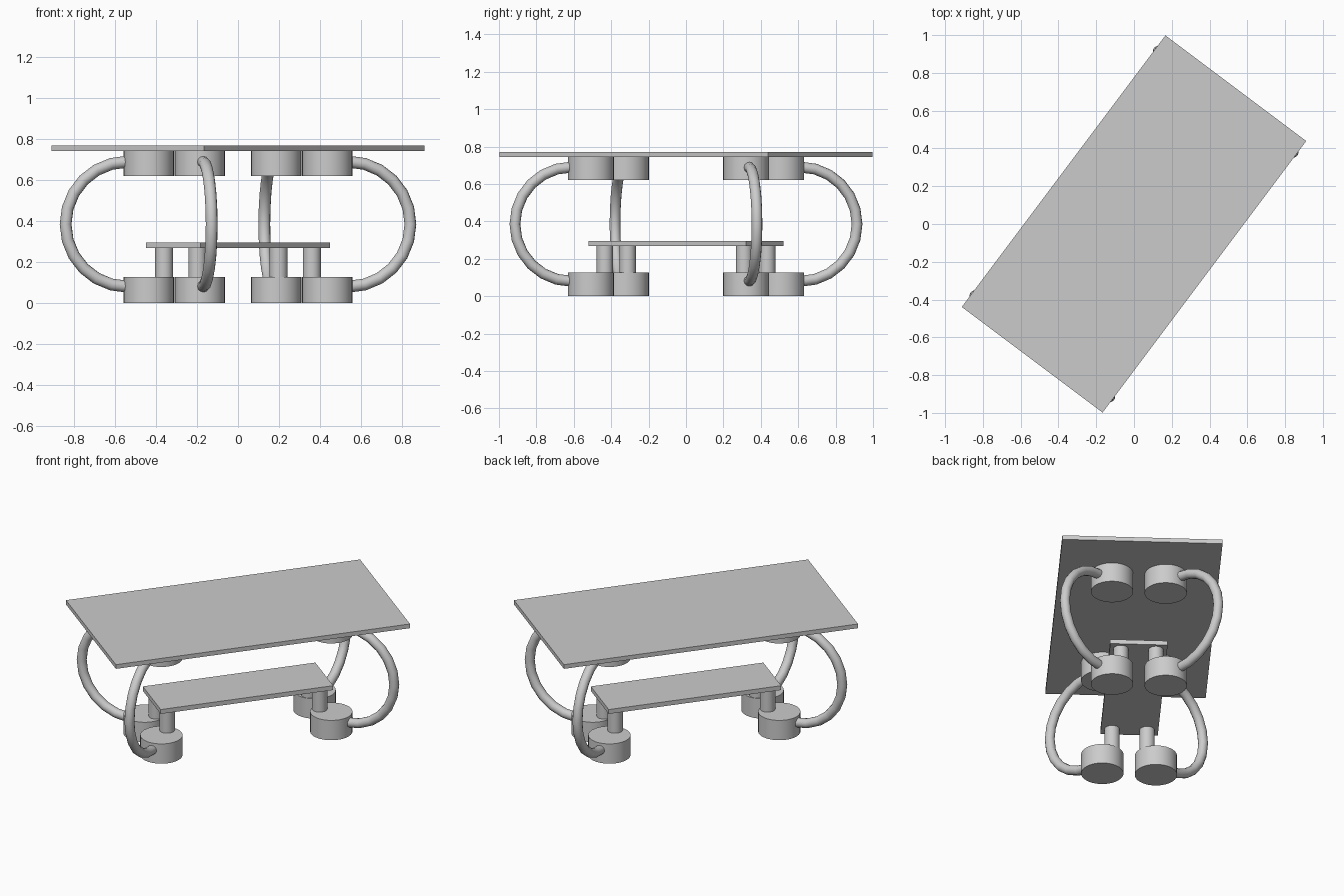
import bpy
from math import radians, sin, cos, pi
from mathutils import Matrix, Vector

if "Cube" in bpy.data.objects:
    bpy.data.objects.remove(bpy.data.objects["Cube"])

TURN = Matrix.Rotation(radians(53.13), 4, 'Z')   # whole table stands turned

grey = bpy.data.materials.new("plain_grey")
grey.use_nodes = True
grey.diffuse_color = (0.6, 0.6, 0.6, 1)
grey.node_tree.nodes["Principled BSDF"].inputs["Base Color"].default_value = (0.6, 0.6, 0.6, 1)


def finish(name, smooth):
    ob = bpy.context.object
    ob.name = name
    ob.data.materials.append(grey)
    if smooth:
        bpy.ops.object.shade_smooth_by_angle(angle=radians(40))
    return ob


def slab(name, length, width, z0, z1):
    bpy.ops.mesh.primitive_cube_add(size=1, location=(0, 0, (z0 + z1) / 2))
    ob = finish(name, False)
    ob.data.transform(Matrix.Diagonal((length, width, z1 - z0, 1)))
    ob.rotation_euler.z = radians(53.13)


def drum(name, x, y, radius, z0, z1):
    bpy.ops.mesh.primitive_cylinder_add(
        vertices=32, radius=radius, depth=z1 - z0,
        location=TURN @ Vector((x, y, (z0 + z1) / 2)))
    finish(name, True)


def hoop(name, x, y, sx, sy):
    # C-shaped tube bulging diagonally outward, ends buried in the drums
    low, bend, straight, steps = 0.08, 0.305, 0.105, 12
    path = [(0, low)]
    for i in range(steps + 1):
        a = pi * i / steps - pi / 2
        path.append((straight + bend * cos(a), low + bend + bend * sin(a)))
    path.append((0, low + 2 * bend))
    curve = bpy.data.curves.new(name, 'CURVE')
    curve.dimensions = '3D'
    curve.bevel_depth = 0.029
    curve.bevel_resolution = 4
    curve.use_fill_caps = True
    spline = curve.splines.new('POLY')
    spline.points.add(len(path) - 1)
    d = 0.5 ** 0.5
    for point, (r, z) in zip(spline.points, path):
        point.co = (*(TURN @ Vector((x + sx * d * r, y + sy * d * r, z))), 1)
    ob = bpy.data.objects.new(name, curve)
    bpy.context.collection.objects.link(ob)
    bpy.ops.object.select_all(action='DESELECT')
    ob.select_set(True)
    bpy.context.view_layer.objects.active = ob
    bpy.ops.object.convert(target='MESH')
    finish(name, True)


# Table top and lower shelf
slab("table_top", 1.797, 0.932, 0.743, 0.77)
slab("lower_shelf", 1.054, 0.334, 0.268, 0.296)

# Four corners: foot drum, top drum, shelf post and tube leg
for sx, end in ((1, "back"), (-1, "front")):
    for sy, side in ((1, "right"), (-1, "left")):
        tag = f"{end}_{side}"
        x, y = sx * 0.519, sy * 0.156
        drum("foot_drum_" + tag, x, y, 0.123, 0, 0.127)
        drum("top_drum_" + tag, x, y, 0.123, 0.62, 0.745)
        drum("shelf_post_" + tag, sx * 0.466, sy * 0.102, 0.044, 0.12, 0.27)
        hoop("tube_leg_" + tag, x, y, sx, sy)
